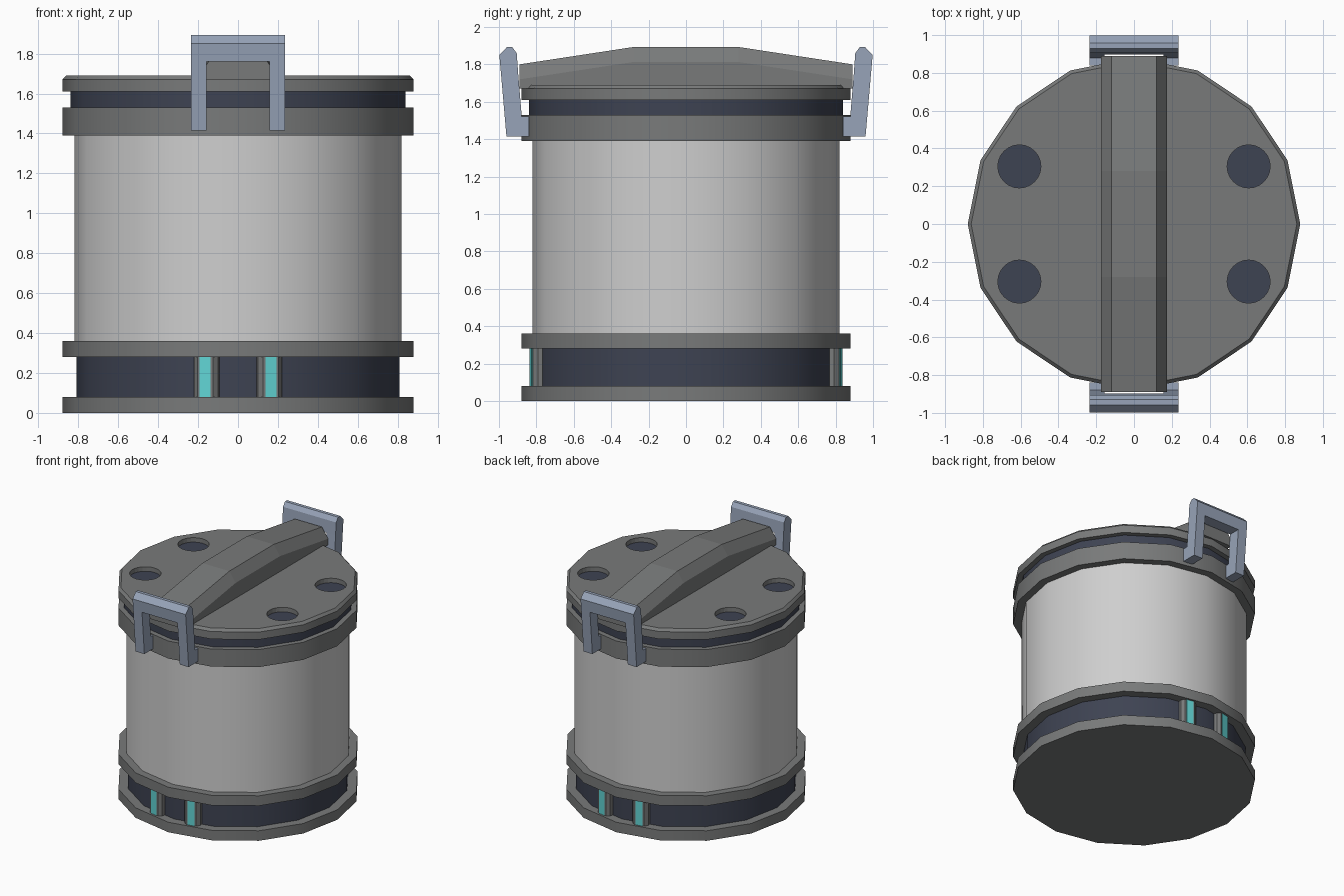
import bpy, bmesh, math
from mathutils import Matrix

if "Cube" in bpy.data.objects:
    bpy.data.objects.remove(bpy.data.objects["Cube"])


def material(name, rgb):
    m = bpy.data.materials.new(name)
    m.diffuse_color = (*rgb, 1)
    m.use_nodes = True
    m.node_tree.nodes["Principled BSDF"].inputs["Base Color"].default_value = m.diffuse_color
    return m


GREY = material("mid grey", (0.19, 0.195, 0.195))
SHELL = material("light grey", (0.62, 0.62, 0.62))
NAVY = material("dark navy", (0.048, 0.056, 0.085))
STEEL = material("blue steel", (0.31, 0.37, 0.48))
TEAL = material("teal light", (0.12, 0.66, 0.66))


def finish(bm, name, mat, smooth=False):
    bmesh.ops.recalc_face_normals(bm, faces=bm.faces)
    me = bpy.data.meshes.new(name)
    bm.to_mesh(me)
    bm.free()
    me.materials.append(mat)
    ob = bpy.data.objects.new(name, me)
    bpy.context.collection.objects.link(ob)
    if smooth:
        bpy.ops.object.select_all(action='DESELECT')
        ob.select_set(True)
        bpy.context.view_layer.objects.active = ob
        bpy.ops.object.shade_smooth_by_angle(angle=math.radians(30))
    return ob


def loft(bm, rings):
    """Skin a list of closed point rings and cap both ends."""
    loops = [[bm.verts.new(p) for p in r] for r in rings]
    for a, b in zip(loops, loops[1:]):
        for i in range(len(a)):
            j = (i + 1) % len(a)
            bm.faces.new((a[i], a[j], b[j], b[i]))
    bm.faces.new(loops[0])
    bm.faces.new(loops[-1])


def drum(name, mat, profile, sides=16):
    """Turned part: profile is (radius, z) from bottom to top."""
    bm = bmesh.new()
    step = math.tau / sides
    loft(bm, [[(r * math.cos(i * step), r * math.sin(i * step), z)
               for i in range(sides)] for r, z in profile])
    return finish(bm, name, mat, True)


# Stacked drum parts
drum("base_plate", GREY, [(0.88, 0), (0.88, 0.08)])
drum("base_band", NAVY, [(0.81, 0.08), (0.81, 0.28)])
drum("lower_flange", GREY, [(0.88, 0.28), (0.88, 0.36)])
drum("body", SHELL, [(0.82, 0.36), (0.82, 1.39)])
drum("upper_flange", GREY, [(0.88, 1.39), (0.88, 1.53)])
drum("neck_band", NAVY, [(0.84, 1.53), (0.84, 1.61)])
lid = drum("lid", GREY, [(0.88, 1.61), (0.88, 1.67), (0.862, 1.69)])


# Round recesses in the lid with dark floors
def discs(name, mat, z0, z1):
    bm = bmesh.new()
    for x in (-0.607, 0.607):
        for y in (-0.305, 0.305):
            bmesh.ops.create_cone(bm, cap_ends=True, segments=24, radius1=0.114,
                                  radius2=0.114, depth=z1 - z0,
                                  matrix=Matrix.Translation((x, y, (z0 + z1) / 2)))
    return finish(bm, name, mat)


cutter = discs("recess_cutter", GREY, 1.65, 1.75)
cutter.hide_render = True
cutter.hide_viewport = True
mod = lid.modifiers.new("recesses", 'BOOLEAN')
mod.operation = 'DIFFERENCE'
mod.solver = 'EXACT'
mod.object = cutter
discs("recess_floor", NAVY, 1.648, 1.654)

# Arched bar across the lid
bm = bmesh.new()
loft(bm, [[(-0.175, y, 1.67), (-0.175, y, t - 0.08), (-0.12, y, t),
           (0.12, y, t), (0.175, y, t - 0.08), (0.175, y, 1.67)]
          for y, t in ((-0.89, 1.80), (-0.28, 1.893), (0.28, 1.893), (0.89, 1.80))])
finish(bm, "lid_bar", GREY)

# Clamp handles: two legs and a chamfered crossbar, front and back
LEG = [(0.84, 1.415), (0.96, 1.415), (0.99, 1.76), (0.898, 1.76), (0.878, 1.52), (0.84, 1.52)]
CROSS = [(0.898, 1.76), (0.99, 1.76), (0.998, 1.85), (0.957, 1.893), (0.93, 1.893), (0.905, 1.86)]
for side, s in (("front", -1), ("back", 1)):
    bm = bmesh.new()
    for profile, x0, x1 in ((LEG, -0.235, -0.157), (LEG, 0.157, 0.235), (CROSS, -0.235, 0.235)):
        loft(bm, [[(x, s * y, z) for y, z in profile] for x in (x0, x1)])
    finish(bm, side + "_handle", STEEL)

# Indicator lights on the facets beside the front and back corners
for i, a in enumerate((-101.25, -78.75, 78.75, 101.25)):
    turn = Matrix.Rotation(math.radians(a), 4, 'Z')
    for name, mat, section in (
            ("light_housing", GREY, [(0.77, -0.064), (0.82, -0.062), (0.843, -0.04),
                                     (0.843, 0.04), (0.82, 0.062), (0.77, 0.064)]),
            ("light_strip", TEAL, [(0.838, -0.028), (0.847, -0.028),
                                   (0.847, 0.028), (0.838, 0.028)])):
        bm = bmesh.new()
        loft(bm, [[(r, w, z) for r, w in section] for z in (0.08, 0.28)])
        bm.transform(turn)
        finish(bm, f"{name}_{i + 1}", mat)
